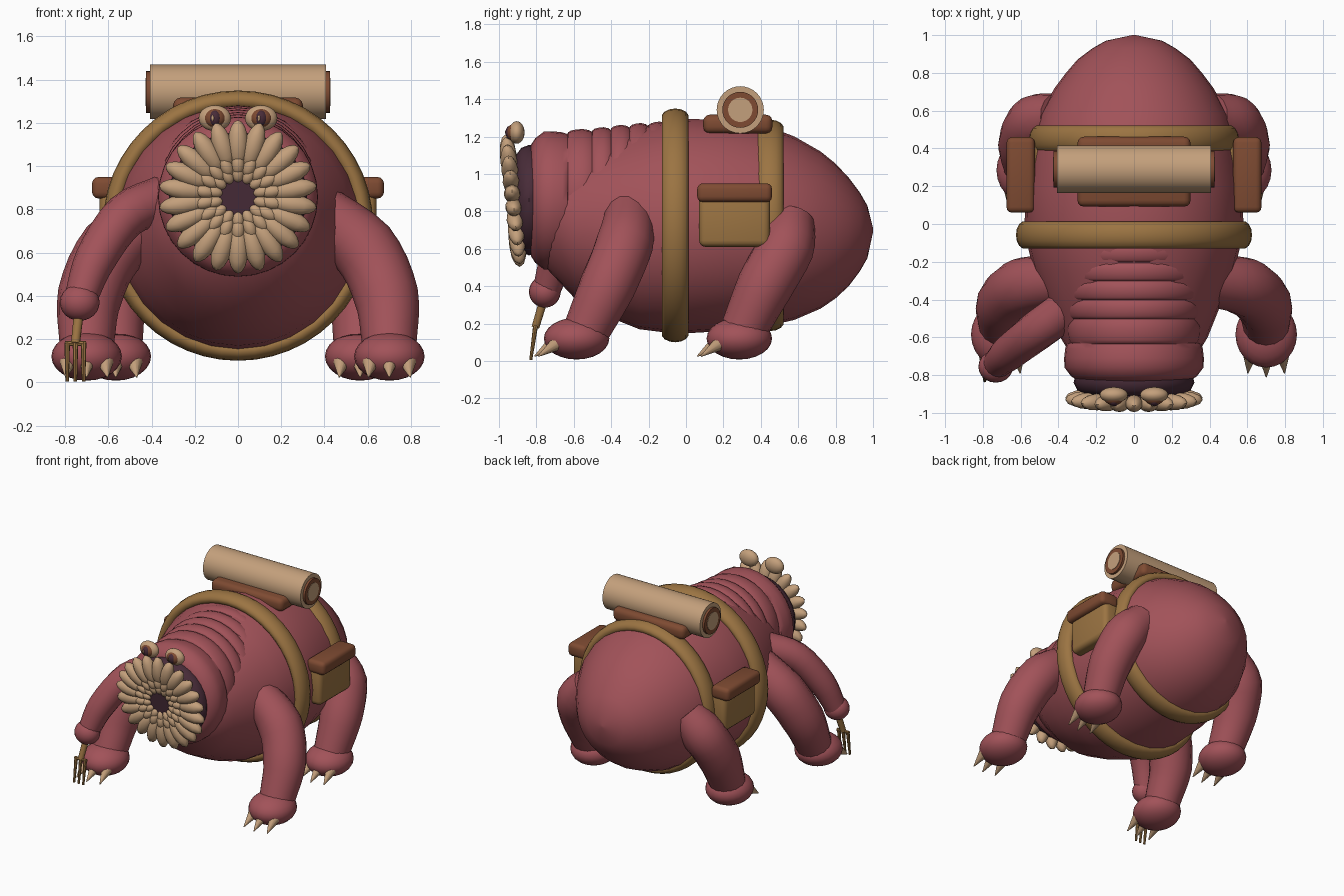
import bpy, bmesh
from math import sin, cos, pi, tau, radians
from mathutils import Matrix, Vector

if "Cube" in bpy.data.objects:
    bpy.data.objects.remove(bpy.data.objects["Cube"])


def material(name, rgb):
    m = bpy.data.materials.new(name)
    m.use_nodes = True
    m.diffuse_color = (*rgb, 1)
    m.node_tree.nodes["Principled BSDF"].inputs["Base Color"].default_value = (*rgb, 1)
    return m


SKIN = material("dusty red skin", (.36, .085, .1))
LEATHER = material("ochre leather", (.33, .175, .055))
CREAM = material("tan cream", (.55, .35, .2))
BROWN = material("brown leather", (.21, .07, .032))
DARK = material("dark plum", (.065, .025, .04))


def make(name, bm, mat, angle=40):
    bmesh.ops.recalc_face_normals(bm, faces=bm.faces)
    me = bpy.data.meshes.new(name)
    bm.to_mesh(me)
    bm.free()
    me.materials.append(mat)
    ob = bpy.data.objects.new(name, me)
    bpy.context.collection.objects.link(ob)
    bpy.ops.object.select_all(action='DESELECT')
    ob.select_set(True)
    bpy.context.view_layer.objects.active = ob
    bpy.ops.object.shade_smooth_by_angle(angle=radians(angle))
    return ob


def place(c, rot=None, size=(1, 1, 1)):
    m = Matrix.Translation(c)
    if rot:
        m = m @ rot
    return m @ Matrix.Diagonal((*size, 1))


def ball(bm, c, size, rot=None, u=20, v=12):
    bmesh.ops.create_uvsphere(bm, u_segments=u, v_segments=v, radius=1,
                              matrix=place(c, rot, size))


def rod(bm, a, b, r1, r2, n=12):
    a, b = Vector(a), Vector(b)
    rot = (b - a).to_track_quat('Z', 'Y').to_matrix().to_4x4()
    bmesh.ops.create_cone(bm, cap_ends=True, segments=n, radius1=r1, radius2=r2,
                          depth=(b - a).length, matrix=place((a + b) / 2, rot))


def skin_rings(bm, rings):
    loops = [[bm.verts.new(p) for p in ring] for ring in rings]
    n = len(loops[0])
    for a, b in zip(loops, loops[1:]):
        for i in range(n):
            j = (i + 1) % n
            bm.faces.new((a[i], a[j], b[j], b[i]))
    bm.faces.new(loops[0])
    bm.faces.new(loops[-1])


def loft(name, stations, mat, n=32, angle=40):
    """Elliptical sections (y, centre z, half width, half height) along y."""
    bm = bmesh.new()
    skin_rings(bm, [[(rx * cos(tau * i / n), y, z + rz * sin(tau * i / n)) for i in range(n)]
                    for y, z, rx, rz in stations])
    return make(name, bm, mat, angle)


def limb(bm, pts, radii, n=16, steps=4):
    """Round tube on a smooth path through the points."""
    p = [Vector(q) for q in pts]
    p = [2 * p[0] - p[1]] + p + [2 * p[-1] - p[-2]]
    path = []
    for k in range(1, len(p) - 2):
        for s in range(steps + (k == len(p) - 3)):
            t = s / steps
            a, b, c, d = p[k - 1:k + 3]
            pos = .5 * (2 * b + (c - a) * t + (2 * a - 5 * b + 4 * c - d) * t * t
                        + (3 * b - a - 3 * c + d) * t ** 3)
            path.append((pos, radii[k - 1] * (1 - t) + radii[min(k, len(radii) - 1)] * t))
    rings = []
    for i, (pos, r) in enumerate(path):
        d = (path[min(i + 1, len(path) - 1)][0] - path[max(i - 1, 0)][0]).normalized()
        u = d.cross(Vector((0, 1, 0))).normalized()
        w = d.cross(u)
        rings.append([pos + r * (u * cos(tau * j / n) + w * sin(tau * j / n)) for j in range(n)])
    skin_rings(bm, rings)


def box(name, c, size, mat, bevel, rot=None):
    bm = bmesh.new()
    bmesh.ops.create_cube(bm, size=1, matrix=place(c, rot, size))
    bmesh.ops.bevel(bm, geom=bm.edges[:], offset=bevel, segments=3, profile=.5, affect='EDGES')
    return make(name, bm, mat)


# Body, with a separate folded neck overlapping its front
loft("body", [(-.8, .76, .15, .16), (-.75, .76, .3, .26), (-.6, .73, .39, .39),
              (-.4, .715, .47, .485), (-.25, .71, .53, .54), (-.05, .72, .58, .575),
              (.2, .725, .575, .565), (.45, .72, .53, .53), (.58, .71, .5, .49),
              (.72, .7, .42, .42), (.8, .695, .36, .36), (.87, .69, .3, .29),
              (.93, .69, .22, .21), (.97, .69, .15, .14), (1, .7, .01, .01)], SKIN, 28)

edges = [-.83, -.63, -.5, -.4, -.3, -.2, -.1]
radii = [.37, .355, .365, .38, .4, .42]
tops = [1.228, 1.24, 1.25, 1.262, 1.272, 1.28]
folds = []
for y0, y1, r, top in zip(edges, edges[1:], radii, tops):
    first = .8 if y0 == edges[0] else .955
    for t, k in ((0, first), (.12, .5 + first / 2), (.35, .995), (.6, 1), (.85, .985), (.98, .96)):
        folds.append((y0 + t * (y1 - y0), top - r, r * k, r * k))
loft("neck_folds", folds, SKIN, 32, 50)
loft("throat", [(-.91, .86, .24, .24), (-.88, .86, .3, .28), (-.84, .86, .32, .295),
                (-.8, .86, .31, .29), (-.76, .86, .28, .28)], DARK)

# Legs, feet and claws, mirrored
for side, label in ((1, "left"), (-1, "right")):
    for end, path, foot in (
            ("front", [(.36, -.3, .8), (.58, -.33, .62), (.685, -.42, .4), (.7, -.53, .17)],
             (.7, -.585, .12)),
            ("rear", [(.4, .56, .74), (.52, .53, .6), (.57, .42, .4), (.567, .31, .17)],
             (.565, .285, .12))):
        bm = bmesh.new()
        limb(bm, [(side * x, y, z) for x, y, z in path], [.13, .155, .15, .125])
        make(f"{end}_{label}_leg", bm, SKIN, 60)
        x, y, z = foot
        bm = bmesh.new()
        ball(bm, (side * x, y, z), (.163, .175, .112), u=24)
        make(f"{end}_{label}_foot", bm, SKIN)
        bm = bmesh.new()
        for k in (-1, 0, 1):
            cx = side * x + k * .085
            back = abs(k) * .02
            rod(bm, (cx, y - .115 + back, .1), (cx + k * .012, y - .225 + back, .025), .042, .003)
        make(f"{end}_{label}_claws", bm, CREAM)

# Raised arm holding a fork
bm = bmesh.new()
limb(bm, [(-.34, -.44, .85), (-.52, -.57, .77), (-.66, -.68, .57), (-.73, -.745, .38)],
     [.11, .105, .095, .075])
make("arm", bm, SKIN, 60)
bm = bmesh.new()
ball(bm, (-.732, -.755, .37), (.092, .085, .085))
make("hand", bm, SKIN)
bm = bmesh.new()
rod(bm, (-.735, -.76, .33), (-.752, -.805, .18), .023, .021)
rod(bm, (-.8, -.805, .18), (-.704, -.805, .18), .012, .012, 8)
for x in (-.79, -.752, -.714):
    rod(bm, (x, -.805, .185), (x, -.83, .005), .013, .008, 8)
make("fork", bm, LEATHER)

# Petalled mouth, leaning slightly forward
tilt = Matrix.Translation((0, -.925, .858)) @ Matrix.Rotation(radians(6), 4, 'X')
bm = bmesh.new()
for count, r, length, width, thick, depth in ((22, .255, .112, .047, .045, 0),
                                              (18, .16, .055, .032, .036, -.004),
                                              (14, .115, .045, .028, .03, -.002)):
    for i in range(count):
        a = tau * (i + .5) / count
        ball(bm, (r * cos(a), depth, r * sin(a) * .96), (length, thick, width),
             Matrix.Rotation(-a, 4, 'Y'), 12, 8)
bm.transform(tilt)
make("mouth_petals", bm, CREAM, 60)
bm = bmesh.new()
rod(bm, (0, .04, 0), (0, -.012, 0), .1, .1, 24)
bm.transform(tilt)
make("mouth_opening", bm, DARK)

# Eyes
for side, label in ((1, "left"), (-1, "right")):
    for part, mat, dx, y, size in (("eyelid", CREAM, 0, -.905, (.075, .042, .06)),
                                   ("iris", BROWN, 0, -.925, (.05, .034, .044)),
                                   ("pupil", DARK, 0, -.941, (.028, .024, .036)),
                                   ("eye_glint", CREAM, -.01, -.962, (.006, .005, .014))):
        bm = bmesh.new()
        ball(bm, (side * .107 + dx, y, 1.222), size)
        make(f"{label}_{part}", bm, mat)

# Harness straps
for name, y, z, outer, height in (("front_strap", -.058, .725, .625, .625),
                                  ("rear_strap", .45, .725, .555, .565)):
    bm = bmesh.new()
    rings, n, m = 48, 14, .045
    grid = [[bm.verts.new(((outer - m + m * cos(tau * j / n)) * cos(tau * i / rings),
                           y + .073 * sin(tau * j / n),
                           z + (height - m + m * cos(tau * j / n)) * sin(tau * i / rings)))
             for j in range(n)] for i in range(rings)]
    for i in range(rings):
        for j in range(n):
            a, b, k = grid[i], grid[(i + 1) % rings], (j + 1) % n
            bm.faces.new((a[j], b[j], b[k], a[k]))
    make(name, bm, LEATHER)

# Saddle pad, bedroll and side bags
box("saddle_pad", (0, .277, 1.267), (.6, .37, .1), BROWN, .035)
for name, mat, half, r in (("bedroll", CREAM, .408, .126), ("bedroll_core", BROWN, .425, .096),
                           ("bedroll_centre", CREAM, .428, .065)):
    bm = bmesh.new()
    rod(bm, (-half, .29, 1.343), (half, .29, 1.343), r, r, 32)
    make(name, bm, mat)
for side, label in ((1, "left"), (-1, "right")):
    box(f"{label}_bag", (side * .56, .26, .75), (.16, .38, .28), LEATHER, .035)
    box(f"{label}_bag_flap", (side * .6, .26, .9), (.15, .4, .1), BROWN, .03)
